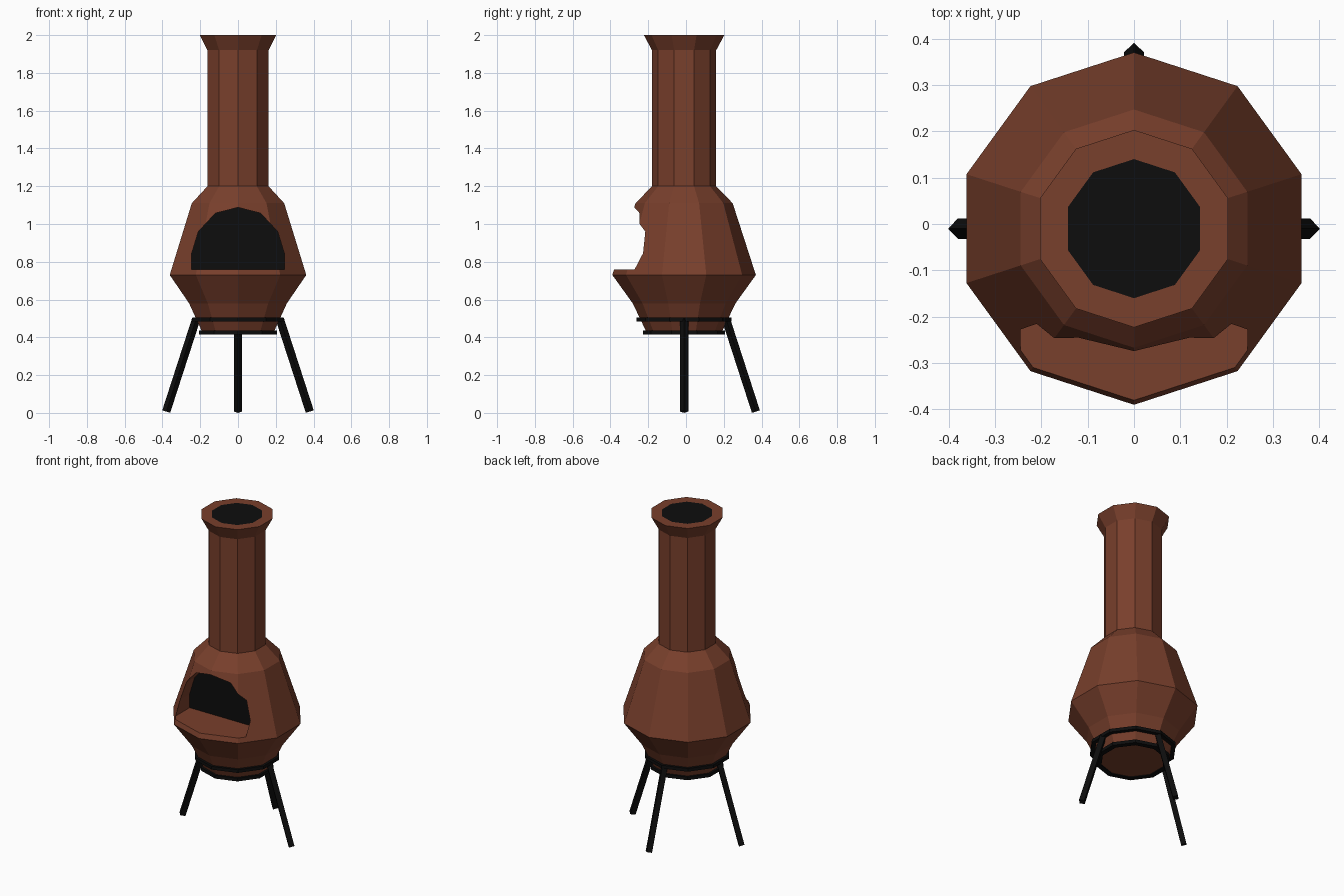
import bpy
from math import sin, cos, pi, radians
from mathutils import Vector

if "Cube" in bpy.data.objects:
    bpy.data.objects.remove(bpy.data.objects["Cube"])

CY = -0.01   # axis of the stove
N = 10       # sides of the body and rings


def material(name, rgb):
    m = bpy.data.materials.new(name)
    m.diffuse_color = (*rgb, 1)
    m.use_nodes = True
    m.node_tree.nodes["Principled BSDF"].inputs["Base Color"].default_value = m.diffuse_color
    return m


CLAY = material("clay", (0.19, 0.05, 0.025))
BLACK = material("black", (0.004, 0.004, 0.004))


def add(name, verts, faces, *mats):
    me = bpy.data.meshes.new(name)
    me.from_pydata(verts, [], faces)
    ob = bpy.data.objects.new(name, me)
    bpy.context.collection.objects.link(ob)
    for m in mats:
        me.materials.append(m)
    return ob


def lathe(name, profile, closed, *mats):
    # profile of (radius, z) points, running upward on the outside
    verts = [(r * cos(pi / 2 + 2 * pi * i / N), CY + r * sin(pi / 2 + 2 * pi * i / N), z)
             for r, z in profile for i in range(N)]
    k = len(profile)
    faces = []
    for j in range(k if closed else k - 1):
        a, b = j * N, (j + 1) % k * N
        for i in range(N):
            n = (i + 1) % N
            faces.append((a + i, a + n, b + n, b + i))
    if not closed:
        faces.append(tuple(reversed(range(N))))
        faces.append(tuple(range((k - 1) * N, k * N)))
    return add(name, verts, faces, *mats)


# Clay body with chimney, black flue on top
body = lathe("body", [(0.197, 0.42), (0.205, 0.44), (0.272, 0.58), (0.38, 0.73), (0.257, 1.11),
                      (0.17, 1.2), (0.17, 1.92), (0.213, 2.0), (0.15, 2.0)], False, CLAY, BLACK)
body.data.polygons[-1].material_index = 1

# Arched fire opening
half = [(0.245, 0.76), (0.245, 0.845), (0.21, 0.96), (0.12, 1.057)]
arch = half + [(0, 1.088)] + [(-x, z) for x, z in reversed(half)]
n = len(arch)
BACK = -0.13
cutter = add("opening_cutter",
             [(x, y, z) for y in (-0.6, BACK) for x, z in arch],
             [tuple(range(n)), tuple(reversed(range(n, 2 * n)))] +
             [(i, i + n, (i + 1) % n + n, (i + 1) % n) for i in range(n)], CLAY)
cutter.hide_render = True
cutter.hide_viewport = True
cut = body.modifiers.new("opening", 'BOOLEAN')
cut.operation = 'DIFFERENCE'
cut.solver = 'EXACT'
cut.object = cutter

# Black back of the firebox
add("firebox_back", [(x, BACK - 0.002, z) for x, z in arch], [tuple(range(n))], BLACK)


# Stand rings
def ring(name, r0, r1, z0, z1):
    lathe(name, [(r1, z0), (r1, z1), (r0, z1), (r0, z0)], True, BLACK)


ring("upper_ring", 0.215, 0.252, 0.485, 0.505)
ring("lower_ring", 0.185, 0.217, 0.415, 0.435)


# Splayed legs with a diamond section
def leg(name, angle):
    out = Vector((cos(angle), sin(angle), 0))
    side = Vector((-sin(angle), cos(angle), 0)) * 0.022
    foot = Vector((0, CY, 0.007)) + out * 0.38
    top = Vector((0, CY, 0.495)) + out * 0.222
    normal = (top - foot).normalized().cross(side)
    verts = [p + o for p in (foot, top) for o in (side, normal, -side, -normal)]
    faces = [(3, 2, 1, 0), (4, 5, 6, 7)]
    faces += [(i, (i + 1) % 4, (i + 1) % 4 + 4, i + 4) for i in range(4)]
    ob = add(name, verts, faces, BLACK)
    if (verts[1] - foot).cross(verts[0] - foot).dot(top - foot) > 0:
        ob.data.flip_normals()


for name, a in (("right_leg", 0), ("back_leg", 90), ("left_leg", 180)):
    leg(name, radians(a))
